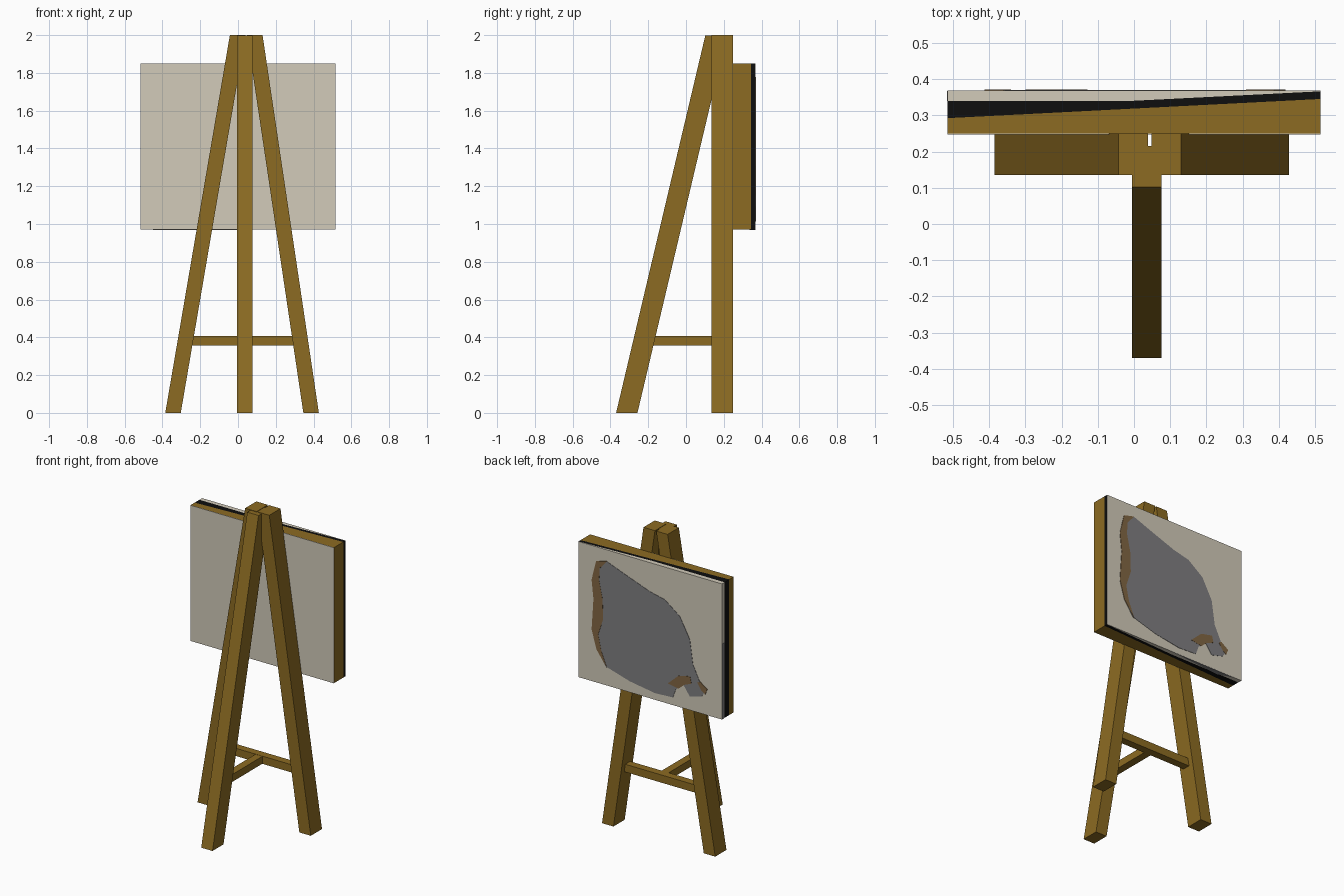
import bpy, bmesh
from mathutils import Vector

if "Cube" in bpy.data.objects:
    bpy.data.objects.remove(bpy.data.objects["Cube"])


def material(name, rgb):
    m = bpy.data.materials.new(name)
    lin = [((c / 255 + 0.055) / 1.055) ** 2.4 if c > 10 else c / 255 / 12.92 for c in rgb]
    m.diffuse_color = (*lin, 1)
    m.use_nodes = True
    m.node_tree.nodes["Principled BSDF"].inputs["Base Color"].default_value = m.diffuse_color
    return m


WOOD = material("wood", (140, 107, 34))
CANVAS = material("canvas", (210, 203, 186))
GREY = material("grey_paint", (128, 127, 129))
BROWN = material("brown_paint", (130, 103, 68))
BLACK = material("black_edge", (14, 14, 14))


def prism(name, points, sweep, mat):
    """Extrude a flat polygon along the sweep vector."""
    bm = bmesh.new()
    face = bm.faces.new([bm.verts.new(p) for p in points])
    out = bmesh.ops.extrude_face_region(bm, geom=[face], use_keep_orig=True)
    verts = [v for v in out["geom"] if isinstance(v, bmesh.types.BMVert)]
    bmesh.ops.translate(bm, verts=verts, vec=Vector(sweep))
    bmesh.ops.recalc_face_normals(bm, faces=bm.faces)
    me = bpy.data.meshes.new(name)
    bm.to_mesh(me)
    bm.free()
    me.materials.append(mat)
    ob = bpy.data.objects.new(name, me)
    bpy.context.collection.objects.link(ob)
    return ob


def box(name, lo, hi, mat):
    (x0, y0, z0), (x1, y1, z1) = lo, hi
    return prism(name, [(x0, y0, z0), (x1, y0, z0), (x1, y1, z0), (x0, y1, z0)],
                 (0, 0, z1 - z0), mat)


def leg(name, lo, hi, shift, height=2.0):
    """Slanted beam with a level foot and top."""
    (x0, y0), (x1, y1) = lo, hi
    return prism(name, [(x0, y0, 0), (x1, y0, 0), (x1, y1, 0), (x0, y1, 0)],
                 (*shift, height), WOOD)


# Three legs
leg("front_leg_left", (-0.385, 0.135), (-0.303, 0.25), (0.342, 0))
leg("front_leg_right", (0.346, 0.135), (0.428, 0.25), (-0.298, 0))
leg("back_leg", (-0.005, -0.37), (0.076, -0.257), (0, 0.472), 1.997)

# Cross bars
box("front_crossbar", (-0.28, 0.165, 0.357), (0.325, 0.215, 0.407), WOOD)
box("rear_stretcher", (0.01, -0.22, 0.358), (0.06, 0.17, 0.406), WOOD)

# Board: wooden frame, black wedge and canvas stacked along y
W, Z0, Z1 = 0.515, 0.97, 1.85
layers = {
    "board_frame": (WOOD, [(-W, 0.25), (W, 0.25), (W, 0.345), (-W, 0.292)]),
    "board_black_edge": (BLACK, [(-W, 0.292), (W, 0.345), (W, 0.366), (0, 0.34), (-W, 0.34)]),
    "canvas_front": (CANVAS, [(-W, 0.34), (0, 0.34), (W, 0.366), (W, 0.368), (-W, 0.368)]),
}
for name, (mat, pts) in layers.items():
    prism(name, [(x, y, Z0) for x, y in pts], (0, 0, Z1 - Z0), mat)
box("canvas_back", (-W, 0.247, Z0), (W, 0.25, Z1), CANVAS)


def paint(name, uv, mat, top):
    """Thin paint plate on the picture side; u, v run from its upper left corner."""
    prism(name, [(W - 2 * W * u, 0.366, Z1 - (Z1 - Z0) * v) for u, v in uv],
          (0, top - 0.366, 0), mat)


# Painted shapes
paint("grey_patch", [
    (.13, .107), (.2, .085), (.326, .14), (.5, .213), (.604, .24), (.708, .33),
    (.778, .48), (.80, .657), (.847, .77), (.896, .81), (.86, .874), (.778, .90),
    (.736, .83), (.68, .878), (.66, .943), (.535, .95), (.36, .918), (.19, .86),
    (.13, .753), (.097, .617), (.11, .39), (.097, .25)], GREY, 0.370)
paint("brown_border", [
    (.125, .105), (.2, .083), (.15, .15), (.146, .24), (.17, .37), (.174, .52), (.14, .64),
    (.16, .75), (.20, .867), (.128, .755), (.094, .617), (.107, .39), (.094, .25)], BROWN, 0.371)
paint("brown_spot", [
    (.625, .85), (.70, .77), (.78, .75), (.79, .80), (.74, .825), (.70, .865)], BROWN, 0.371)
paint("brown_tip", [(.83, .78), (.85, .768), (.90, .81), (.885, .85), (.86, .83)], BROWN, 0.371)

# Grey paint running over the side and lower edges
box("grey_side_edge", (-W - 0.001, 0.34, Z0), (-W + 0.002, 0.367, 1.46), GREY)
prism("grey_lower_edge", [(0.0, 0.367, Z0 - 0.001), (-0.45, 0.367, Z0 - 0.001),
                          (-0.36, 0.335, Z0 - 0.001)], (0, 0, 0.003), GREY)
